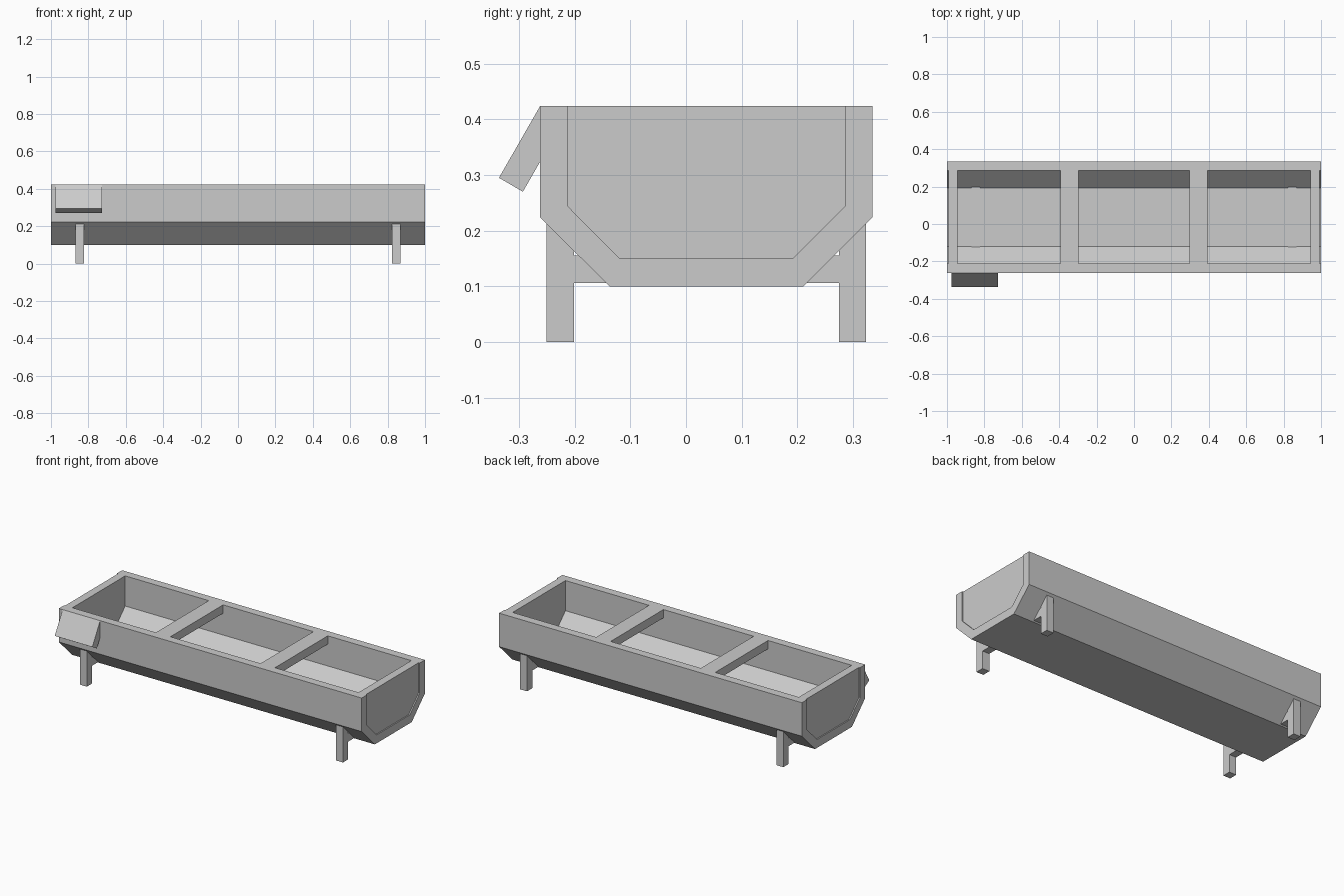
import bpy, bmesh

if "Cube" in bpy.data.objects:
    bpy.data.objects.remove(bpy.data.objects["Cube"])

MID = 0.0365          # centre line of the trough in y
TOP = 0.424


def extrude_x(name, profile, x0, x1):
    """Extrude a closed (y, z) profile along x."""
    bm = bmesh.new()
    face = bm.faces.new([bm.verts.new((x0, y, z)) for y, z in profile])
    out = bmesh.ops.extrude_face_region(bm, geom=[face])
    verts = [v for v in out["geom"] if isinstance(v, bmesh.types.BMVert)]
    bmesh.ops.translate(bm, verts=verts, vec=(x1 - x0, 0, 0))
    bmesh.ops.recalc_face_normals(bm, faces=bm.faces)
    mesh = bpy.data.meshes.new(name)
    bm.to_mesh(mesh)
    bm.free()
    obj = bpy.data.objects.new(name, mesh)
    bpy.context.collection.objects.link(obj)
    return obj


def box(name, x0, x1, y0, y1, z0, z1):
    return extrude_x(name, [(y0, z0), (y1, z0), (y1, z1), (y0, z1)], x0, x1)


def half_to_full(half):
    """Mirror the right half of a section about the trough centre line."""
    right = [(MID + y, z) for y, z in half]
    left = [(MID - y, z) for y, z in reversed(half)]
    return right + left


outer = half_to_full([(0.2985, TOP), (0.2985, 0.224), (0.174, 0.10)])
inner = half_to_full([(0.249, TOP), (0.249, 0.244), (0.1555, 0.15)])

# Trough shell: outer section out, inner section back
extrude_x("trough_shell", outer + inner[::-1], -1.0, 1.0)

for side, s in (("left", -1), ("right", 1)):
    # Slightly recessed end panel
    extrude_x(f"end_panel_{side}", inner, *sorted((s * 0.945, s * 0.993)))

    # Cross brace flush with the rim
    box(f"top_brace_{side}", *sorted((s * 0.298, s * 0.393)),
        MID - 0.249, MID + 0.249, TOP - 0.05, TOP)

    # Leg pair with a tie bar under the trough
    xs = sorted((s * 0.823, s * 0.869))
    box(f"front_leg_{side}", *xs, MID - 0.287, MID - 0.238, 0, 0.215)
    box(f"back_leg_{side}", *xs, MID + 0.238, MID + 0.287, 0, 0.215)
    box(f"leg_tie_bar_{side}", *xs, MID - 0.238, MID + 0.238, 0.106, 0.155)

# Tilted board at the front left
extrude_x("tilted_board", [(-0.262, TOP), (-0.336, 0.295), (-0.293, 0.270), (-0.219, 0.399)],
          -0.975, -0.727)
